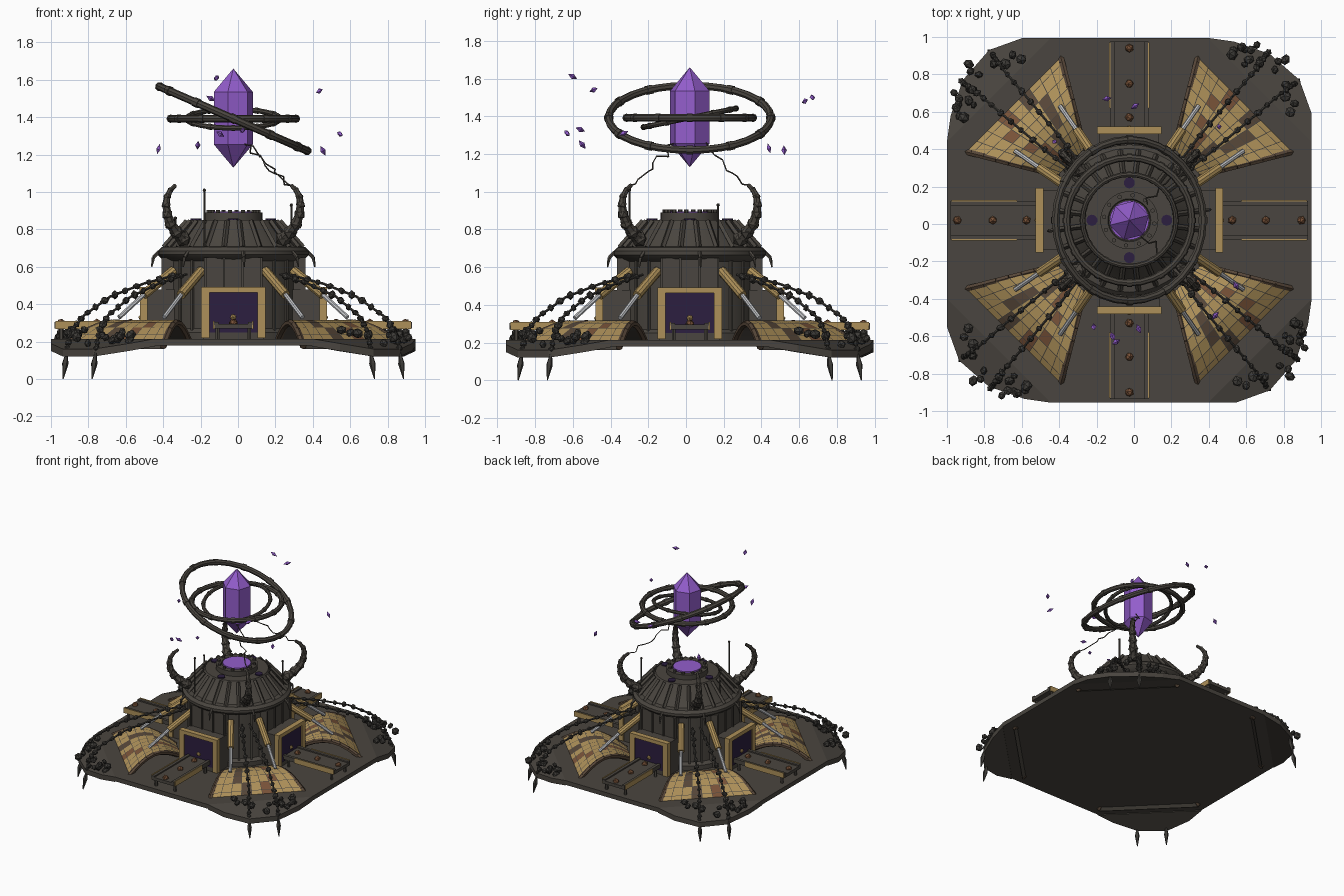
import bpy, bmesh, math, random
from mathutils import Matrix, Vector

random.seed(7)
if "Cube" in bpy.data.objects:
    bpy.data.objects.remove(bpy.data.objects["Cube"])

CENTRE = Vector((-0.025, 0.02, 0))
DIAG = math.pi / 4


def material(name, r, g, b):
    m = bpy.data.materials.new(name)
    m.diffuse_color = (r, g, b, 1)
    m.use_nodes = True
    m.node_tree.nodes["Principled BSDF"].inputs["Base Color"].default_value = (r, g, b, 1)
    return m


IRON = material("dark iron", 0.068, 0.060, 0.050)
ROCK = material("dark rock", 0.047, 0.044, 0.039)
GOLD = material("dull gold", 0.42, 0.28, 0.10)
RUST = material("rust brown", 0.19, 0.085, 0.04)
WORN = material("worn brown", 0.095, 0.062, 0.04)
STEEL = material("pale steel", 0.55, 0.56, 0.58)
CRYSTAL = material("violet crystal", 0.29, 0.11, 0.60)
VOID = material("deep violet", 0.025, 0.013, 0.05)


def finish(name, bm, mats, turns=1, smooth=False):
    """Turn a bmesh into one object, or four objects around the centre."""
    mesh = bpy.data.meshes.new(name)
    bm.to_mesh(mesh)
    bm.free()
    for m in mats if isinstance(mats, list) else [mats]:
        mesh.materials.append(m)
    sides = ["front", "right", "back", "left"] if turns == 1 else ["front", "left", "back", "right"]
    for k in range(turns):
        ob = bpy.data.objects.new(name if turns == 1 else f"{sides[k]}_{name}", mesh)
        bpy.context.collection.objects.link(ob)
        ob.location = CENTRE
        ob.rotation_euler.z = k * math.pi / 2
    if smooth:
        bpy.ops.object.select_all(action="DESELECT")
        ob.select_set(True)
        bpy.context.view_layer.objects.active = ob
        bpy.ops.object.shade_smooth_by_angle(angle=0.6)


def box(bm, lo, hi):
    lo, hi = Vector(lo), Vector(hi)
    m = Matrix.Translation((lo + hi) / 2) @ Matrix.Diagonal((*(hi - lo), 1))
    bmesh.ops.create_cube(bm, size=1, matrix=m)


def rod(bm, a, b, r1, r2=None, sides=8):
    a, b = Vector(a), Vector(b)
    m = Matrix.Translation((a + b) / 2) @ (b - a).to_track_quat("Z", "Y").to_matrix().to_4x4()
    bmesh.ops.create_cone(bm, cap_ends=True, segments=sides, radius1=r1, radius2=r1 if r2 is None else r2,
                          depth=(b - a).length, matrix=m)


def ball(bm, p, r, stretch=1.0):
    axis = Vector((random.random(), 1, random.random())).normalized()
    m = Matrix.Translation(p) @ Matrix.Rotation(random.uniform(0, 6), 4, axis)
    bmesh.ops.create_icosphere(bm, subdivisions=1, radius=r, matrix=m @ Matrix.Diagonal((1, 1, stretch, 1)))


def lathe(bm, profile, sides):
    edge = [bm.verts.new((r, 0, z)) for r, z in profile]
    edges = [bm.edges.new(p) for p in zip(edge, edge[1:])]
    bmesh.ops.spin(bm, geom=edge + edges, axis=(0, 0, 1), cent=(0, 0, 0), angle=math.tau, steps=sides)
    bmesh.ops.remove_doubles(bm, verts=bm.verts[:], dist=0.0005)
    bmesh.ops.recalc_face_normals(bm, faces=bm.faces[:])


def polar(r, angle, z):
    return Vector((r * math.cos(angle), r * math.sin(angle), z))


def slab(bm, points, thick):
    face = bm.faces.new([bm.verts.new(p) for p in points])
    new = bmesh.ops.extrude_face_region(bm, geom=[face])["geom"]
    bmesh.ops.translate(bm, vec=(0, 0, -thick), verts=[v for v in new if isinstance(v, bmesh.types.BMVert)])
    bmesh.ops.recalc_face_normals(bm, faces=bm.faces[:])


# Ground plate with four sagging corners
bm = bmesh.new()
quarter = [Vector((0.975, 0.42, 0.215)), Vector((0.42, 0.975, 0.215))]
slab(bm, [Matrix.Rotation(k * math.pi / 2, 3, "Z") @ p for k in range(4) for p in quarter], 0.035)
finish("ground_plate", bm, IRON)
bm = bmesh.new()
outer = [(0.975, 0.57, 0.19), (0.91, 0.75, 0.16), (0.75, 0.89, 0.16), (0.56, 0.955, 0.19)]
slab(bm, [quarter[0], *outer, quarter[1]], 0.04)
finish("sagging_corner", bm, IRON, 4)

# Tower body, collar ring, sloped roof and cap
bm = bmesh.new()
lathe(bm, [(0, 0.2), (0.38, 0.2), (0.38, 0.25), (0.355, 0.27), (0.355, 0.63), (0.385, 0.645), (0.405, 0.665),
           (0.405, 0.685), (0.385, 0.705), (0.35, 0.71), (0.245, 0.83), (0.235, 0.85), (0.155, 0.85),
           (0.155, 0.89), (0.115, 0.89), (0.11, 0.88), (0, 0.88)], 32)
finish("tower", bm, IRON, smooth=True)
bm = bmesh.new()
for i in range(24):
    t = (i + 0.5) * math.tau / 24
    rod(bm, polar(0.375, t, 0.705), polar(0.25, t, 0.845), 0.014, sides=4)
    rod(bm, polar(0.358, t, 0.25), polar(0.358, t, 0.65), 0.010, sides=4)
    if i % 3 == 0:
        rod(bm, polar(0.40, t, 0.68), polar(0.43, t, 0.65), 0.010, sides=5)
        rod(bm, polar(0.43, t, 0.65), polar(0.44, t, 0.60), 0.010, 0.004, sides=5)
    if i % 2:
        rod(bm, polar(0.135, t, 0.88), polar(0.135, t, 0.905), 0.012, sides=6)
finish("tower_ribs", bm, IRON)
bm = bmesh.new()
rod(bm, (0, 0, 0.88), (0, 0, 0.895), 0.105, sides=24)
finish("energy_pool", bm, CRYSTAL)
bm = bmesh.new()
for k in range(4):
    rod(bm, polar(0.2, k * math.pi / 2, 0.85), polar(0.2, k * math.pi / 2, 0.858), 0.03, sides=10)
finish("roof_ports", bm, VOID)

# Doorways with gold frames
bm = bmesh.new()
box(bm, (-0.16, -0.485, 0.2), (0.16, -0.3, 0.48))
box(bm, (-0.15, -0.375, 0.48), (0.15, -0.3, 0.65))
for x in (-0.15, -0.05, 0.05, 0.15):
    box(bm, (x - 0.006, -0.385, 0.48), (x + 0.006, -0.36, 0.65))
finish("doorway", bm, IRON, 4)
bm = bmesh.new()
for s in (-1, 1):
    box(bm, (s * 0.15 - 0.022, -0.5, 0.22), (s * 0.15 + 0.022, -0.46, 0.49))
box(bm, (-0.172, -0.502, 0.462), (0.172, -0.46, 0.492))
ball(bm, (0, -0.49, 0.33), 0.018)
finish("door_frame", bm, GOLD, 4)
bm = bmesh.new()
box(bm, (-0.128, -0.491, 0.25), (0.128, -0.483, 0.462))
finish("door_opening", bm, VOID, 4)

# Walkways on legs, with trim and studs
bm, trim, studs = bmesh.new(), bmesh.new(), bmesh.new()
box(bm, (-0.1, -0.955, 0.27), (0.1, -0.475, 0.295))
for s in (-1, 1):
    box(bm, (s * 0.09 - 0.012, -0.955, 0.29), (s * 0.09 + 0.012, -0.475, 0.305))
    box(trim, (s * 0.104 - 0.004, -0.95, 0.268), (s * 0.104 + 0.004, -0.6, 0.31))
    for y in (-0.92, -0.53):
        rod(bm, (s * 0.085, y, 0.2), (s * 0.085, y, 0.28), 0.012, sides=6)
for y in (-0.92, -0.73, -0.55):
    ball(studs, (0, y, 0.3), 0.024)
finish("walkway", bm, IRON, 4)
finish("walkway_trim", trim, GOLD, 4)
finish("walkway_studs", studs, RUST, 4)

# Arched armour panels on the diagonals: tiles set into dark seams
ROWS, COLS = 8, 9


def panel_point(i, side, lift):
    u = i / ROWS
    z = 0.215 + 0.10 * math.sin(math.pi * u) - 0.035 * u * u + lift
    return Matrix.Rotation(DIAG, 3, "Z") @ Vector((0.44 + 0.465 * u, side * (0.1 + 0.275 * u), z))


bm = bmesh.new()
grid = [[bm.verts.new(panel_point(i, 2 * j / COLS - 1, 0.01)) for j in range(COLS + 1)] for i in range(ROWS + 1)]
tiles = []
for i in range(ROWS):
    for j in range(COLS):
        f = bm.faces.new((grid[i][j], grid[i + 1][j], grid[i + 1][j + 1], grid[i][j + 1]))
        wave = i // 3 % 2
        f.material_index = 2 if j == 3 - wave else 3 if j == 5 + wave and i != 4 else 0
        tiles.append(f)
copy = bmesh.ops.duplicate(bm, geom=bm.verts[:] + bm.edges[:] + tiles)["geom"]
bmesh.ops.translate(bm, vec=(0, 0, -0.03), verts=[v for v in copy if isinstance(v, bmesh.types.BMVert)])
for f in [f for f in copy if isinstance(f, bmesh.types.BMFace)]:
    f.material_index = 1
    f.normal_flip()
for f in bmesh.ops.inset_individual(bm, faces=tiles, thickness=0.003)["faces"]:
    f.material_index = 1
finish("armour_panel", bm, [GOLD, IRON, WORN, RUST], 4)
bm = bmesh.new()
for s in (-1, 1):
    for i in range(ROWS):
        rod(bm, panel_point(i, s, -0.005), panel_point(i + 1, s, -0.005), 0.018, sides=6)
finish("panel_rim", bm, WORN, 4)

# Piston pairs bracing each panel
gold, steel = bmesh.new(), bmesh.new()
for swap in (False, True):
    path = [(0.17, 0.32, 0.58), (0.28, 0.48, 0.45), (0.37, 0.61, 0.33)]
    p, q, r = [(y, x, z) if swap else (x, y, z) for x, y, z in path]
    rod(gold, p, q, 0.026, sides=10)
    rod(steel, q, r, 0.013)
finish("piston_sleeves", gold, GOLD, 4)
finish("piston_rods", steel, STEEL, 4)

# Curled horns built from shrinking knuckles
bm = bmesh.new()
curl = [(0.38, 0.75), (0.43, 0.785), (0.475, 0.83), (0.5, 0.88), (0.508, 0.93), (0.5, 0.975), (0.475, 1.01), (0.44, 1.035)]
for i, ((r1, z1), (r2, z2)) in enumerate(zip(curl, curl[1:])):
    size = 0.044 - 0.0045 * i
    rod(bm, polar(r1, DIAG, z1), polar(r2, DIAG, z2), size * 0.8, size * 0.65, sides=7)
    ball(bm, polar(r1, DIAG, z1), size)
finish("horn", bm, IRON, 4)

# Cables with shards, hanging spikes and corner rubble
bm = bmesh.new()
for swap in (False, True):
    path = [(0.25, 0.29, 0.56), (0.40, 0.48, 0.51), (0.55, 0.66, 0.44), (0.67, 0.80, 0.34), (0.72, 0.87, 0.25),
            (0.735, 0.89, 0.15)]
    path = [Vector((y, x, z) if swap else (x, y, z)) for x, y, z in path]
    for p, q in zip(path, path[1:]):
        rod(bm, p, q, 0.007, sides=5)
        for t in (0.2, 0.55, 0.85):
            ball(bm, p.lerp(q, t), random.uniform(0.013, 0.022), 1.3)
    tip = path[-1] + Vector((0.02, 0.02, -0.149))
    rod(bm, path[-1], path[-1].lerp(tip, 0.45), 0.004, 0.018, sides=5)
    rod(bm, path[-1].lerp(tip, 0.45), tip, 0.018, 0.003, sides=5)
for i in range(20):
    t = DIAG + random.uniform(-0.26, 0.26)
    r = random.uniform(1.02, min(1.21, 0.94 / max(math.cos(t), math.sin(t))))
    ball(bm, polar(r, t, random.uniform(0.19, 0.27)), random.uniform(0.016, 0.034), 0.8)
finish("cables_and_rubble", bm, ROCK, 4)

# Antennas
bm = bmesh.new()
for x, y, z in [(-0.155, -0.32, 1.01), (0.31, 0.15, 0.93), (-0.31, 0.02, 0.86)]:
    rod(bm, (x, y, 0.68), (x, y, z), 0.006, sides=6)
    ball(bm, (x, y, z), 0.010)
finish("antennas", bm, IRON)

# Floating crystal and its loose shards
bm = bmesh.new()
lathe(bm, [(0, 1.13), (0.108, 1.255), (0.108, 1.535), (0, 1.66)], 6)
bmesh.ops.rotate(bm, verts=bm.verts[:], cent=(0, 0, 0), matrix=Matrix.Rotation(0.25, 3, "Z"))
finish("crystal", bm, CRYSTAL)
bm = bmesh.new()
for p in [(-0.09, -0.62, 1.61), (0.46, -0.51, 1.54), (0.57, -0.35, 1.31), (0.48, 0.5, 1.22), (0.03, 0.61, 1.48),
          (-0.12, 0.65, 1.5), (-0.19, -0.57, 1.25), (-0.07, -0.65, 1.31), (0.05, -0.58, 1.33), (-0.4, 0.42, 1.23)]:
    way = Vector((random.uniform(-1, 1), random.uniform(-1, 1), 0.4)).normalized() * 0.028
    for s in (-1, 1):
        rod(bm, p, Vector(p) + s * way, 0.015, 0.001, sides=4)
finish("crystal_shards", bm, CRYSTAL)

# Three rings around the crystal, with clamps
for name, radius, tube, axis, tilt in [("outer_ring", 0.43, 0.021, "Y", 0.41), ("middle_ring", 0.335, 0.019, "X", 0),
                                       ("inner_ring", 0.25, 0.014, "X", 0.2)]:
    bm = bmesh.new()
    lathe(bm, [(radius + tube * math.cos(i * DIAG), tube * math.sin(i * DIAG)) for i in range(9)], 32)
    for i in range(12):
        t = i * math.tau / 12
        rod(bm, polar(radius, t - 0.04, 0), polar(radius, t + 0.04, 0), tube * 1.2)
    spin = Matrix.Translation((0, 0, 1.392)) @ Matrix.Rotation(tilt, 4, axis)
    bmesh.ops.transform(bm, verts=bm.verts[:], matrix=spin)
    finish(name, bm, IRON, smooth=True)

# Jagged arcs from the crystal to two horns
bm = bmesh.new()
for s in (-1, 1):
    a, b = Vector((0.08, s * 0.08, 1.25)), Vector((0.31, s * 0.31, 1.035))
    path = [a.lerp(b, i / 9) + Vector([random.uniform(-0.02, 0.02) for _ in range(3)]) for i in range(9)] + [b]
    for p, q in zip(path, path[1:]):
        rod(bm, p, q, 0.004, sides=4)
finish("energy_arcs", bm, IRON)
